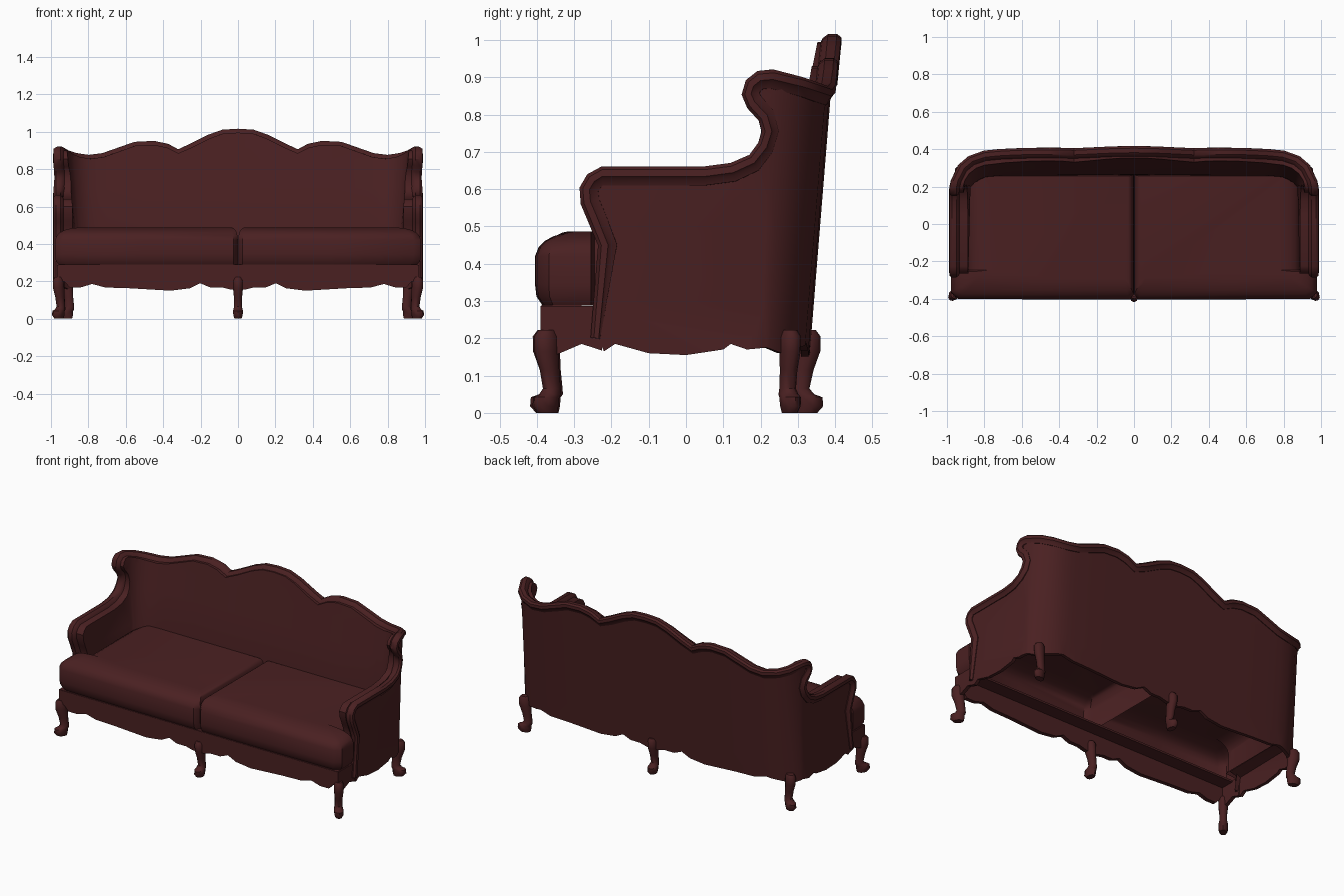
import bpy, bmesh, math
from mathutils import Vector

if "Cube" in bpy.data.objects:
    bpy.data.objects.remove(bpy.data.objects["Cube"])

mat = bpy.data.materials.new("dark_red_upholstery")
mat.diffuse_color = (0.068, 0.0145, 0.0155, 1)
mat.use_nodes = True
mat.node_tree.nodes["Principled BSDF"].inputs["Base Color"].default_value = mat.diffuse_color


def finish(name, bm, angle=40, mirror=False):
    bmesh.ops.recalc_face_normals(bm, faces=bm.faces)
    me = bpy.data.meshes.new(name)
    bm.to_mesh(me)
    bm.free()
    me.materials.append(mat)
    ob = bpy.data.objects.new(name, me)
    bpy.context.collection.objects.link(ob)
    bpy.ops.object.select_all(action='DESELECT')
    ob.select_set(True)
    bpy.context.view_layer.objects.active = ob
    bpy.ops.object.shade_smooth_by_angle(angle=math.radians(angle))
    if mirror:
        m = ob.modifiers.new("mirror", 'MIRROR')
        m.merge_threshold = 0.0005
    return ob


def loft(bm, rings, first=True, last=True):
    vs = [[bm.verts.new(p) for p in r] for r in rings]
    n = len(vs[0])
    for a, b in zip(vs, vs[1:]):
        for i in range(n):
            j = (i + 1) % n
            bm.faces.new((a[i], a[j], b[j], b[i]))
    if first:
        bm.faces.new(vs[0])
    if last:
        bm.faces.new(vs[-1])


# Plan of the wrap-around shell: right arm, rounded corner, half of the back
PLAN = [Vector(p) for p in ((.97, -.4), (.97, .2), (.955, .262), (.925, .315), (.875, .36),
                            (.81, .386), (.7, .396), (.5, .396), (.25, .398), (0, .40))]
S = [-.4]
for a, b in zip(PLAN, PLAN[1:]):
    S.append(S[-1] + (b - a).length)
END = S[-1]


def inward(i):
    t = PLAN[min(i + 1, len(PLAN) - 1)] - PLAN[max(i - 1, 0)]
    if i == len(PLAN) - 1:
        return Vector((0, -1))
    if i <= 1:
        return Vector((-1, 0))
    return Vector((-t.y, t.x)).normalized()


def wrap(s, z, depth):
    """Place a point of the flat pattern (s, z) on the shell, at a depth inward."""
    i = max(k for k in range(len(S) - 1) if S[k] <= s + 1e-6 or k == 0)
    f = (s - S[i]) / (S[i + 1] - S[i])
    p = PLAN[i].lerp(PLAN[i + 1], f)
    lean = min(max((p.y - .15) / .2, 0), 1)
    p = p + inward(i).lerp(inward(i + 1), f) * depth
    x = 0 if abs(s - END) < 1e-5 else p.x
    return Vector((x, p.y - .081 * (1 - z) * lean, z))


# Flat pattern: front of the arm, wing, crest, then the scalloped lower edge
top = [(-.235, .2), (-.215, .45), (-.245, .525), (-.262, .565), (-.265, .60), (-.25, .625),
       (-.225, .64), (.05, .64), (.125, .65), (.185, .675), (.218, .715), (.23, .755),
       (.217, .795), (.182, .83), (.17, .855), (.178, .88), (.2, .897), (.235, .9),
       (.323, .88), (.39, .865)]
top += [(END - x, z) for x, z in ((.8, .855), (.72, .865), (.62, .9), (.55, .925), (.45, .93),
                                  (.38, .915), (.32, .885), (.25, .915), (.15, .965), (.08, .99), (0, .995))]
scallop = [(0, .155), (.04, .156), (.086, .168), (.15, .168), (.203, .19), (.257, .163),
           (.36, .15), (.58, .163), (.71, .167), (.78, .186)]
low = [(END - x, z) for x, z in scallop]
low += [(.323, .16), (.25, .175), (.17, .17), (.12, .185), (.1, .17), (0, .155), (-.1, .16),
        (-.19, .185), (-.22, .165)]


def padding(s, z):
    if z < .285:
        return .02
    arm = .085 + .03 * min(max((s - .2) / .15, 0), 1)
    return min(.115 - .064 * (z - .3) / .65, .085 + .1 * (z - .3), arm)


# Padded arms and back
bm = bmesh.new()
bm.faces.new([bm.verts.new((s, z, 0)) for s, z in top + low])
cuts = [((s, 0, 0), (1, 0, 0)) for s in S[1:-1]]
cuts += [(((a + b) / 2, 0, 0), (1, 0, 0)) for a, b in zip(S[1:6], S[2:7])]
cuts += [((0, z, 0), (0, 1, 0)) for z in (.28, .30, .5, .7, .85)]
for co, no in cuts:
    bmesh.ops.bisect_plane(bm, geom=bm.verts[:] + bm.edges[:] + bm.faces[:], dist=1e-5,
                           plane_co=co, plane_no=no)
bmesh.ops.triangulate(bm, faces=bm.faces[:])
verts, faces, rim = bm.verts[:], bm.faces[:], [e for e in bm.edges if e.is_boundary]
inner = {v: bm.verts.new(wrap(v.co.x, v.co.y, padding(v.co.x, v.co.y))) for v in verts}
for f in faces:
    bm.faces.new([inner[v] for v in reversed(f.verts)])
for e in rim:
    a, b = e.verts
    if min(a.co.x, b.co.x) < END - 1e-4:
        bm.faces.new((a, b, inner[b], inner[a]))
for v in verts:
    v.co = wrap(v.co.x, v.co.y, 0)
finish("arms_and_back", bm, 35, True)

# Moulded rail swept along arm fronts, wings and crest, narrowing at the foot
section = [(-.004, -.030), (-.010, -.014), (-.018, -.006), (-.016, .012), (-.004, .021),
           (.020, .021), (.034, .010), (.042, -.012), (.050, -.034)]
rings = []
for i, (s, z) in enumerate(top):
    a, b = Vector(top[max(i - 1, 0)]), Vector(top[min(i + 1, len(top) - 1)])
    t = (b - a).normalized()
    m = Vector((0, 1)) if i == len(top) - 1 else Vector((-t.y, t.x))
    k = .15 if i == 0 else 1
    rings.append([wrap(s + m.x * h * (k if h < 0 else 1), z + m.y * h, d) for d, h in section])
bm = bmesh.new()
loft(bm, rings, True, False)
finish("top_rail", bm, 35, True)


def prism(bm, pts, place, d0, d1):
    loft(bm, [[place(a, b, d) for a, b in pts] for d in (d0, d1)])


# Scalloped front apron with short side returns and a ledge under the cushions
bm = bmesh.new()
front = [(.965, .287), (0, .287)] + scallop + [(.84, .168), (.9, .168), (.93, .2), (.965, .2)]
prism(bm, front, lambda a, b, d: (a, d, b), -.39, -.365)
side = [(-.388, .287), (-.388, .17), (-.35, .155), (-.28, .185), (-.225, .167), (-.22, .287)]
prism(bm, side, lambda a, b, d: (d, a, b), .945, .967)
ledge = [(0, -.388), (.96, -.388), (.96, -.28), (0, -.28)]
prism(bm, ledge, lambda a, b, d: (a, b, d), .277, .289)
finish("apron", bm, 30, True)

# Two hollow T-shaped seat cushions: plan point and its inset direction
PAD = [(.0008, -.375, .25, .5), (.024, -.405, .3, 1), (.5, -.403, 0, 1), (.94, -.400, -1, 1),
       (.978, -.368, -1, .6), (.978, -.255, -1, 0), (.888, -.245, -1, 0), (.888, .2, -1, 0),
       (.85, .262, -.5, -.05), (.0008, .262, .25, -.05)]
CROWN = [(.02, .288), (.004, .312), (0, .345), (0, .42), (.01, .445), (.026, .461),
         (.05, .474), (.085, .483), (.12, .487)]


def pad_point(x, y, nx, ny, d, z):
    seam = nx > 0 and z < .44
    return (x + (0 if seam else nx * d), y + ny * d, z)


bm = bmesh.new()
loft(bm, [[pad_point(*p, d, z) for p in PAD] for d, z in CROWN], False, True)
finish("seat_cushions", bm, 40, True)

# Curved legs with scroll feet: (outward shift, height, half depth, half width)
LEG = [(.002, .222, .024, .02), (.004, .205, .035, .028), (.002, .165, .036, .028),
       (-.008, .115, .028, .023), (-.016, .065, .025, .022), (-.010, .05, .032, .026),
       (.004, .042, .040, .028), (.006, .018, .040, .026), (0, 0, .03, .02)]


def leg(name, x, y, angle, mirror):
    c, s = math.cos(math.radians(angle)), math.sin(math.radians(angle))
    rings = []
    for off, z, rd, rw in LEG:
        ring = []
        for k in range(10):
            u = off + rd * math.cos(k * math.tau / 10)
            w = rw * math.sin(k * math.tau / 10)
            ring.append((x + u * c - w * s, y + u * s + w * c, z))
        rings.append(ring)
    bm = bmesh.new()
    loft(bm, rings)
    finish(name, bm, 45, mirror)


leg("front_corner_legs", .957, -.372, -50, True)
leg("front_middle_leg", 0, -.372, -90, False)
leg("back_corner_legs", .915, .278, 20, True)
leg("back_middle_leg", 0, .322, 90, False)
